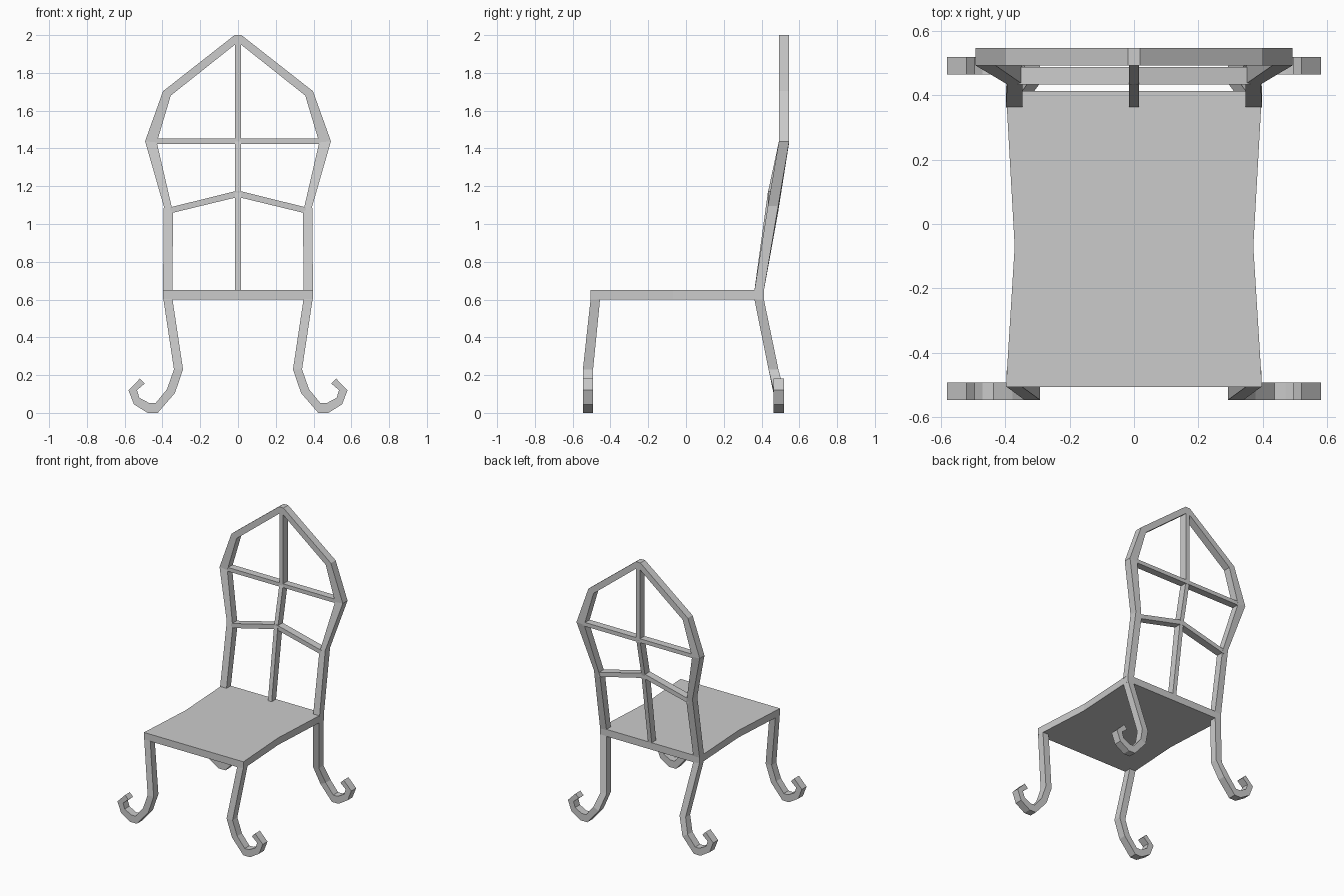
import bpy, bmesh

if "Cube" in bpy.data.objects:
    bpy.data.objects.remove(bpy.data.objects["Cube"])


def make_object(name, bm, mirror):
    bmesh.ops.recalc_face_normals(bm, faces=bm.faces)
    mesh = bpy.data.meshes.new(name)
    bm.to_mesh(mesh)
    bm.free()
    obj = bpy.data.objects.new(name, mesh)
    bpy.context.collection.objects.link(obj)
    if mirror:
        obj.modifiers.new("Mirror", 'MIRROR').use_axis[0] = True
    return obj


def bar(name, stations, mirror=True):
    """Four-sided bar; each station is (x, z) of both edges, then y front, y back."""
    bm = bmesh.new()
    rings = []
    for ax, az, bx, bz, y0, y1 in stations:
        pts = [(ax, y0, az), (bx, y0, bz), (bx, y1, bz), (ax, y1, az)]
        rings.append([bm.verts.new(p) for p in pts])
    for r, s in zip(rings, rings[1:]):
        for i in range(4):
            j = (i + 1) % 4
            bm.faces.new((r[i], r[j], s[j], s[i]))
    for ring in (rings[0], rings[-1]):
        # an end lying on the mirror plane stays open
        if not (mirror and all(abs(v.co.x) < 1e-6 for v in ring)):
            bm.faces.new(ring)
    return make_object(name, bm, mirror)


# Seat: waisted slab
bm = bmesh.new()
half = [(0.397, -0.505), (0.37, -0.07), (0.397, 0.412)]
outline = half + [(-x, y) for x, y in reversed(half)]
face = bm.faces.new([bm.verts.new((x, y, 0.6)) for x, y in outline])
ext = bmesh.ops.extrude_face_region(bm, geom=[face], use_keep_orig=True)
top = [g for g in ext["geom"] if isinstance(g, bmesh.types.BMVert)]
bmesh.ops.translate(bm, verts=top, vec=(0, 0, 0.051))
make_object("seat", bm, False)

# Legs: straight shank ending in an outward curl
leg = [(0.347, 0.602, 0.395, 0.602), (0.291, 0.23, 0.339, 0.23),
       (0.334, 0.105, 0.376, 0.125), (0.425, 0.0, 0.436, 0.052),
       (0.478, 0.0, 0.470, 0.052), (0.551, 0.045, 0.522, 0.08),
       (0.580, 0.12, 0.535, 0.12), (0.519, 0.182, 0.493, 0.156)]
front_y = [(-0.505, -0.455)] + [(-0.546, -0.492)] * 7
back_y = [(0.362, 0.412), (0.437, 0.489)] + [(0.463, 0.518)] * 6
for name, ys in (("front_legs", front_y), ("back_legs", back_y)):
    bar(name, [s + y for s, y in zip(leg, ys)])

# Outer frame of the backrest
bar("back_frame", [
    (0.397, 0.645, 0.346, 0.645, 0.362, 0.412),
    (0.393, 1.094, 0.345, 1.065, 0.433, 0.488),
    (0.492, 1.438, 0.430, 1.432, 0.492, 0.546),
    (0.397, 1.703, 0.356, 1.680, 0.492, 0.546),
    (0.018, 2.0, 0.012, 1.953, 0.492, 0.546),
    (0.0, 2.0, 0.0, 1.953, 0.492, 0.546)])

# Central upright of the backrest
bar("back_upright", [(-0.015, z, 0.015, z, y0, y1) for z, y0, y1 in (
    (0.648, 0.362, 0.412), (1.165, 0.433, 0.488),
    (1.438, 0.492, 0.546), (1.965, 0.492, 0.546))], mirror=False)

# Straight upper rail and peaked lower rail
bar("upper_rail", [(x, 1.452, x, 1.424, 0.493, 0.545) for x in (-0.45, 0.45)],
    mirror=False)
bar("lower_rail", [(0.36, 1.088, 0.36, 1.056, 0.433, 0.487),
                   (0.0, 1.177, 0.0, 1.143, 0.433, 0.487)])
